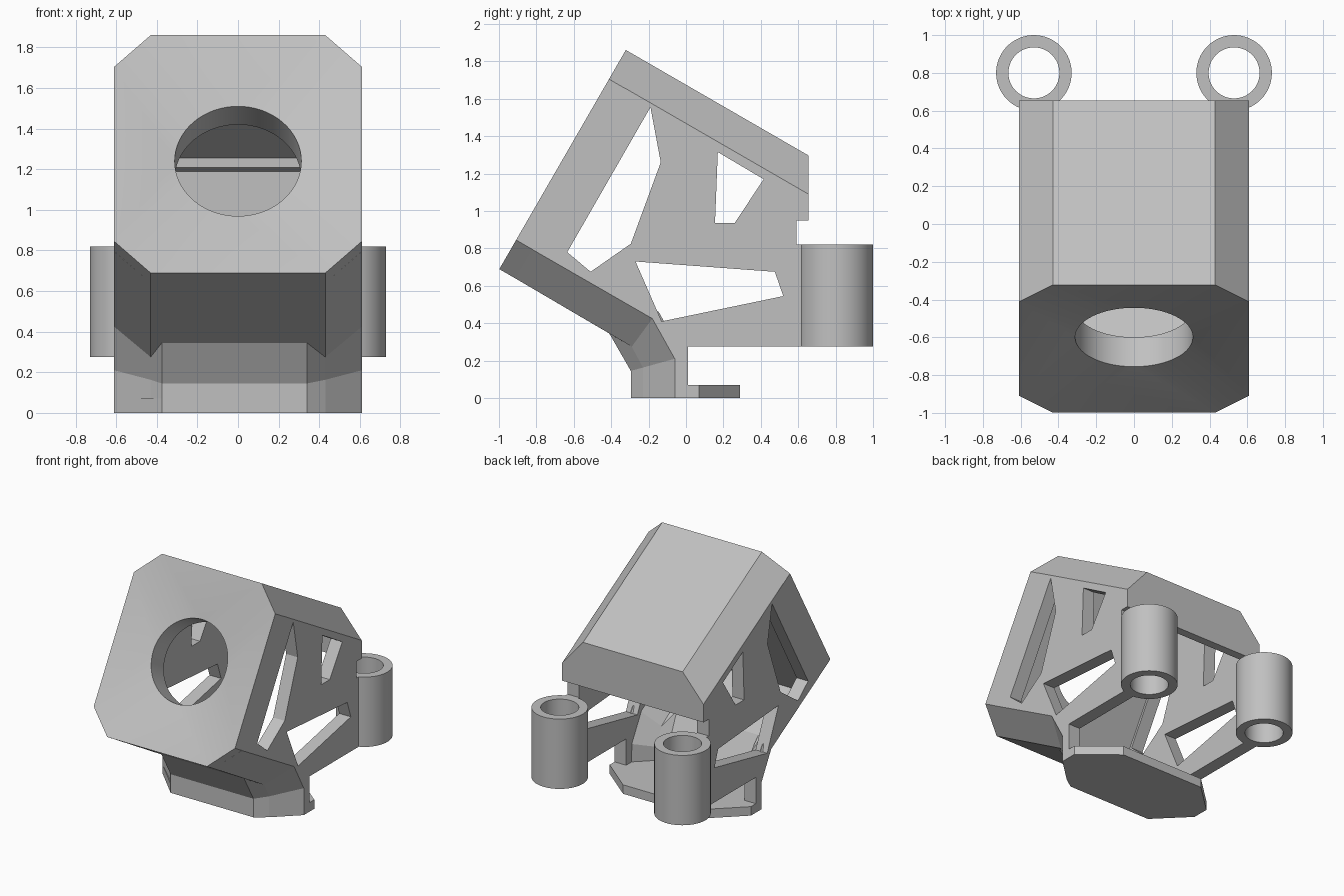
import bpy, bmesh
from math import cos, sin, pi, radians
from mathutils import Vector

cube = bpy.data.objects.get("Cube")
if cube:
    bpy.data.objects.remove(cube, do_unlink=True)

grey = bpy.data.materials.new("plain grey")
grey.use_nodes = True
COLOR = (0.53, 0.53, 0.53, 1)
grey.diffuse_color = COLOR
grey.node_tree.nodes["Principled BSDF"].inputs["Base Color"].default_value = COLOR

W, H, C = 0.61, 0.6765, 0.18      # half width, half height, corner chamfer
BACK = 0.655                      # plane that trims the housing at the rear


def tilt(x, h, d):
    """Point in the tilted housing frame: h up the front face, d into it."""
    return Vector((x, -0.66 + 0.5 * h + 0.866 * d, 1.275 + 0.866 * h - 0.5 * d))


def finish(name, bm, fix=True):
    if fix:
        bmesh.ops.recalc_face_normals(bm, faces=bm.faces)
    mesh = bpy.data.meshes.new(name)
    bm.to_mesh(mesh)
    bm.free()
    mesh.materials.append(grey)
    ob = bpy.data.objects.new(name, mesh)
    bpy.context.collection.objects.link(ob)
    return ob


def activate(ob):
    bpy.ops.object.select_all(action='DESELECT')
    ob.select_set(True)
    bpy.context.view_layer.objects.active = ob


def loft(bm, a, b):
    """Closed solid between two matching loops of points."""
    va, vb = [bm.verts.new(p) for p in a], [bm.verts.new(p) for p in b]
    n = len(va)
    bm.faces.new(va)
    bm.faces.new(vb[::-1])
    for i in range(n):
        j = (i + 1) % n
        bm.faces.new((va[i], vb[i], vb[j], va[j]))


def prism(name, profiles, axis, lo, hi):
    """Extrude flat profiles along one axis."""
    def place(p, t):
        c = list(p)
        c.insert(axis, t)
        return Vector(c)
    bm = bmesh.new()
    for prof in profiles:
        loft(bm, [place(p, lo) for p in prof], [place(p, hi) for p in prof])
    return finish(name, bm)


def mirror(ob):
    ob.modifiers.new("mirror", 'MIRROR')


# Front plate: octagon dished slightly toward a round bore
octagon = [(W - C, H), (W, H - C), (W, C - H), (W - C, -H),
           (C - W, -H), (-W, C - H), (-W, H - C), (C - W, H)]
circle = [(0.312 * sin(2 * pi * i / 64), 0.312 * cos(2 * pi * i / 64)) for i in range(64)]
bm = bmesh.new()
loops = []
for outline, depth in ((octagon, 0), (circle, 0.07), (circle, 0.25), (octagon, 0.25)):
    vs = [bm.verts.new(tilt(x, h, depth)) for x, h in outline]
    loops.append([bm.edges.new((vs[i - 1], vs[i])) for i in range(len(vs))])
for i in range(4):
    bmesh.ops.bridge_loops(bm, edges=loops[i - 1] + loops[i])
front = finish("front_plate", bm)
activate(front)
bpy.ops.object.shade_smooth_by_angle(angle=radians(30))

# Roof: flat top with two chamfered shoulders, trimmed upright at the rear
half = [(W - C, H), (W, H - C), (W - 0.1, H - C), (W - C - 0.04, H - 0.09)]
section = half + [(-x, h) for x, h in reversed(half)]
bm = bmesh.new()
loft(bm, [tilt(x, h, 0.15) for x, h in section],
     [tilt(x, h, (BACK + 0.66 - 0.5 * h) / 0.866) for x, h in section])
finish("roof", bm)

# Rear plate under the roof edge, and the thicker rib in the corner
prism("rear_plate", [[(-W, 0.95), (W, 0.95), (W, 1.09), (W - C, 1.297),
                      (C - W, 1.297), (-W, 1.09)]], 1, 0.59, BACK)
prism("rear_rib", [[(0.545, 1.21), (0.6, 1.185), (0.6, 1.29), (0.545, 1.29)]], 0, -0.45, 0.45)

# Side walls with three windows each
wall = prism("side_wall", [[
    (-0.823, 0.795), (-0.323, 1.655), (BACK, 1.09), (BACK, 0.95), (0.59, 0.95),
    (0.59, 0.82), (0.64, 0.82), (0.64, 0.275), (0.01, 0.275), (0.01, 0),
    (-0.06, 0), (-0.06, 0.21), (-0.18, 0.425)]], 0, W - 0.1, W)
windows = prism("window_cutter", [
    [(-0.19, 1.555), (-0.135, 1.26), (-0.295, 0.825), (-0.51, 0.675), (-0.635, 0.78)],
    [(0.17, 1.315), (0.415, 1.17), (0.26, 0.935), (0.155, 0.935)],
    [(-0.27, 0.73), (0.475, 0.675), (0.52, 0.545), (-0.13, 0.41)]], 0, 0.4, 0.7)
windows.hide_render = True
cut = wall.modifiers.new("windows", 'BOOLEAN')
cut.object, cut.operation, cut.solver = windows, 'DIFFERENCE', 'EXACT'
activate(wall)
bpy.ops.object.modifier_apply(modifier=cut.name)
bpy.data.objects.remove(windows, do_unlink=True)
mirror(wall)

# Sloping floor that bends down into the neck
rows = [[(-0.823, 0.795), (-0.913, 0.64), (-0.913, 0.64)],
        [(-0.18, 0.425), (-0.29, 0.275), (-0.41, 0.345)],
        [(-0.06, 0.21), (-0.23, 0.163), (-0.295, 0.145)],
        [(-0.06, 0), (-0.23, 0), (-0.295, 0)]]
NECK_L, NECK_R = 0.34, -0.375
bm = bmesh.new()
grid = []
for row in rows:
    pts = [(x, *p) for x, p in zip((W, W - C, NECK_L), row)]
    pts += [(x, *p) for x, p in zip((NECK_R, C - W, -W), reversed(row))]
    grid.append([bm.verts.new(p) for p in pts])
for a, b in zip(grid, grid[1:]):
    for i in range(5):
        bm.faces.new((a[i], a[i + 1], b[i + 1], b[i]))
bm.normal_update()
bm.faces.ensure_lookup_table()
if bm.faces[2].normal.z > 0:
    bmesh.ops.reverse_faces(bm, faces=bm.faces)
floor = finish("floor_and_neck", bm, fix=False)
solid = floor.modifiers.new("thickness", 'SOLIDIFY')
solid.thickness, solid.offset = 0.07, -1

# Base plate
prism_base = [(W, -0.06), (NECK_L, -0.295), (NECK_R, -0.295), (-W, -0.06),
              (-W, 0.07), (NECK_R, 0.29), (NECK_L, 0.29), (W, 0.07)]
prism("base_plate", [prism_base], 2, 0, 0.07)

# Upright mounting sleeves at the rear
bm = bmesh.new()
center = Vector((0.53, 0.8, 0))
ring = [bm.verts.new(center + Vector((r, 0, z)))
        for r, z in ((0.2, 0.275), (0.2, 0.82), (0.135, 0.82), (0.135, 0.275))]
edges = [bm.edges.new((ring[i - 1], ring[i])) for i in range(4)]
bmesh.ops.spin(bm, geom=ring + edges, cent=center, axis=(0, 0, 1),
               angle=2 * pi, steps=64, use_duplicate=False)
bmesh.ops.remove_doubles(bm, verts=bm.verts, dist=0.0005)
sleeve = finish("mounting_sleeve", bm)
activate(sleeve)
bpy.ops.object.shade_smooth_by_angle(angle=radians(30))
mirror(sleeve)
